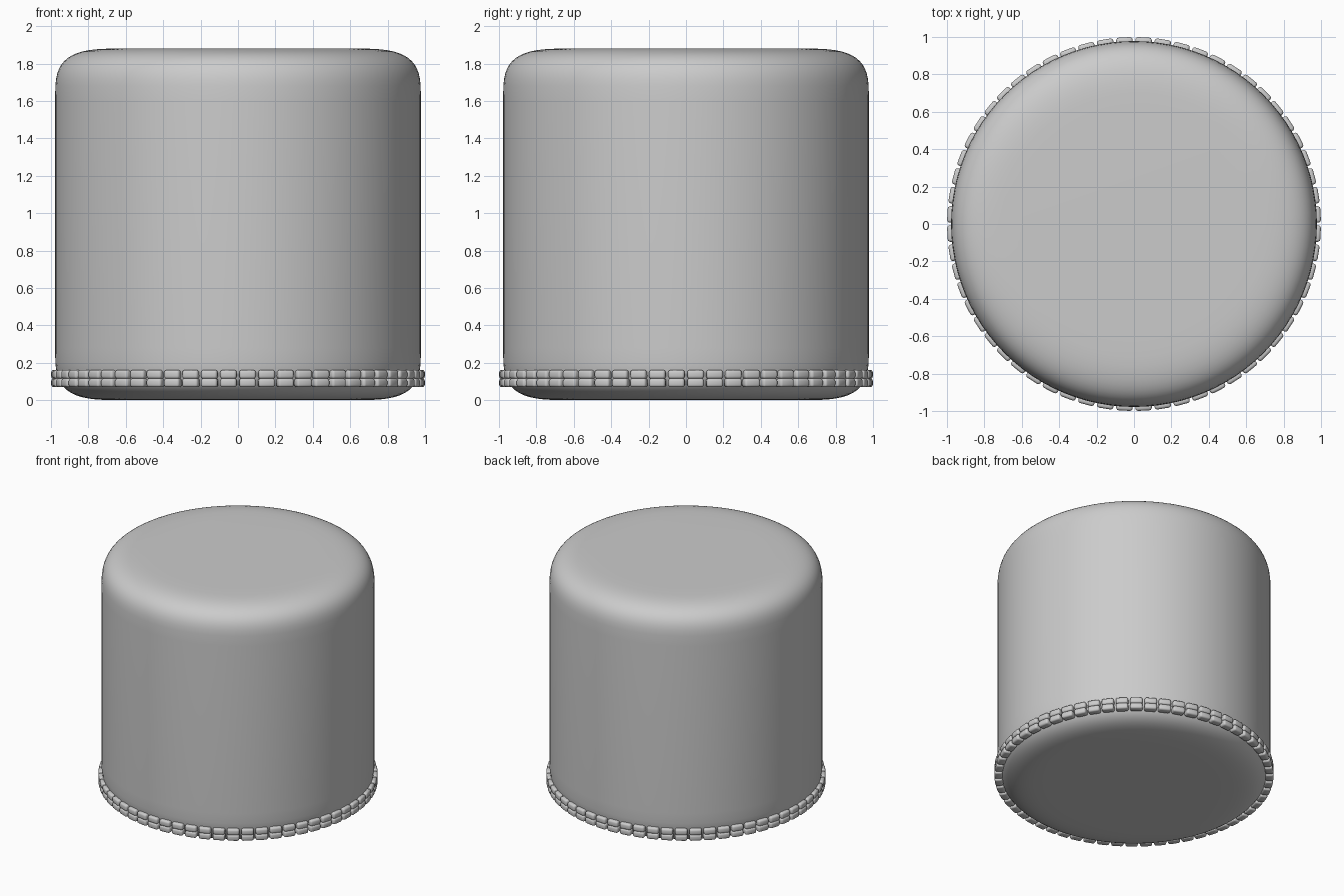
import bpy, bmesh, math
from mathutils import Matrix, Vector

if "Cube" in bpy.data.objects:
    bpy.data.objects.remove(bpy.data.objects["Cube"])

TAU = 2 * math.pi


def make_object(name, bm, smooth=True):
    bmesh.ops.recalc_face_normals(bm, faces=bm.faces[:])
    for f in bm.faces:
        f.smooth = smooth
    mesh = bpy.data.meshes.new(name)
    bm.to_mesh(mesh)
    bm.free()
    ob = bpy.data.objects.new(name, mesh)
    bpy.context.collection.objects.link(ob)
    return ob


# Cushion body: lathed profile with soft superelliptic shoulders
R, H, DR, DZ, POW, STEPS = 0.978, 1.88, 0.38, 0.28, 3.5, 14


def shoulder(i):
    a = math.pi / 2 * i / STEPS
    c, s = max(math.cos(a), 0), math.sin(a)
    return R - DR + DR * s ** (2 / POW), DZ * c ** (2 / POW)


top = [(r, H - DZ + z) for r, z in map(shoulder, range(STEPS + 1))]
profile = [(0, H)] + top + [(r, H - z) for r, z in reversed(top)] + [(0, 0)]
bm = bmesh.new()
verts = [bm.verts.new((r, 0, z)) for r, z in profile]
edges = [bm.edges.new(p) for p in zip(verts, verts[1:])]
bmesh.ops.spin(bm, geom=verts + edges, axis=(0, 0, 1), cent=(0, 0, 0),
               angle=TAU, steps=96)
bmesh.ops.remove_doubles(bm, verts=bm.verts[:], dist=1e-5)
make_object("cushion_body", bm)


# Beaded trim: two stacked rows of small rounded blocks around the base
def bead_row(name, z, count=60):
    bm = bmesh.new()
    for i in range(count):
        m = (Matrix.Rotation(TAU * (i + 0.5) / count, 4, 'Z')
             @ Matrix.Translation((0.97, 0, z))
             @ Matrix.Diagonal((0.058, 0.088, 0.047, 1)))
        bmesh.ops.create_cube(bm, size=1, matrix=m)
    ob = make_object(name, bm)
    bev = ob.modifiers.new("rounding", 'BEVEL')
    bev.width = 0.014
    bev.segments = 3
    bev.limit_method = 'NONE'


bead_row("upper_bead_trim", 0.138)
bead_row("lower_bead_trim", 0.093)
